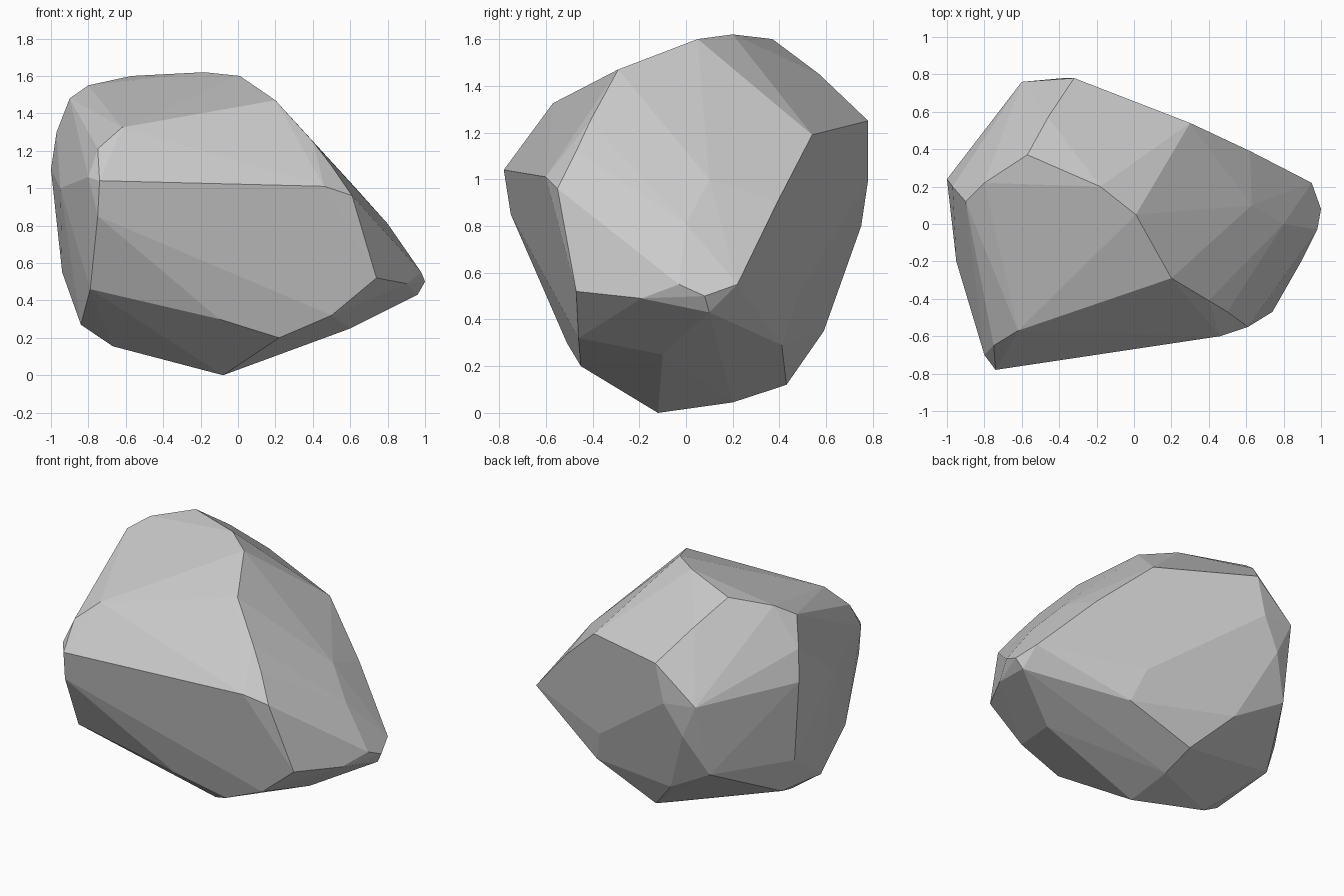
import bpy, bmesh, math

# corner points of the boulder, grouped by region
corners = [
    # front ridge and front lower edge
    (-.74, -.78, 1.04), (.46, -.6, 1.01), (.61, -.55, .96),
    (.74, -.47, .52), (.5, -.46, .32), (.22, -.45, .2), (-.1, -.51, .3),
    (-.5, -.62, .55), (-.75, -.75, .85), (-.79, -.55, .46),
    # crown
    (-.62, -.57, 1.325), (.2, -.29, 1.47), (.4, -.41, 1.25), (.5, -.47, 1.12),
    (.01, .05, 1.6), (-.18, .2, 1.62), (-.57, .37, 1.6), (-.8, .22, 1.55),
    (-.9, .12, 1.48), (-.46, .57, 1.45),
    # right slope and tip
    (.63, .1, 1.0), (.8, 0, .81), (.98, -.03, .55),
    (1, .08, .5), (.95, .22, .55), (.96, .1, .43), (.9, -.19, .49),
    # back
    (-.32, .78, 1.25), (-.38, .78, 1.0), (.3, .54, 1.19), (.62, .39, .9),
    (-.6, .76, 1.02), (-.5, .75, .8), (-.63, .65, .54), (-.3, .59, .35),
    (.3, .48, .5),
    # underside
    (-.08, .43, .12), (.37, .41, .29), (-.08, .2, .045), (-.08, -.12, 0),
    (.6, -.1, .25), (-.67, -.14, .155), (-.84, -.22, .27), (-.86, .22, .33),
    # left
    (-1, .24, 1.1), (-.94, .2, .55), (-.97, .2, 1.3), (-.95, -.2, 1.0),
    (-.8, -.7, 1.06), (-.75, -.65, 1.21),
]

# boulder: flat-faced convex hull
bm = bmesh.new()
for c in corners:
    bm.verts.new(c)
hull = bmesh.ops.convex_hull(bm, input=bm.verts[:])
loose = {e for e in hull["geom_interior"] + hull["geom_unused"]
         if isinstance(e, bmesh.types.BMVert)}
bmesh.ops.delete(bm, geom=list(loose), context='VERTS')

# merge nearly coplanar triangles into broad facets
bmesh.ops.dissolve_limit(bm, angle_limit=math.radians(3),
                         verts=bm.verts[:], edges=bm.edges[:])
bmesh.ops.recalc_face_normals(bm, faces=bm.faces[:])

mesh = bpy.data.meshes.new("boulder")
bm.to_mesh(mesh)
bm.free()
boulder = bpy.data.objects.new("boulder", mesh)
bpy.context.collection.objects.link(boulder)
